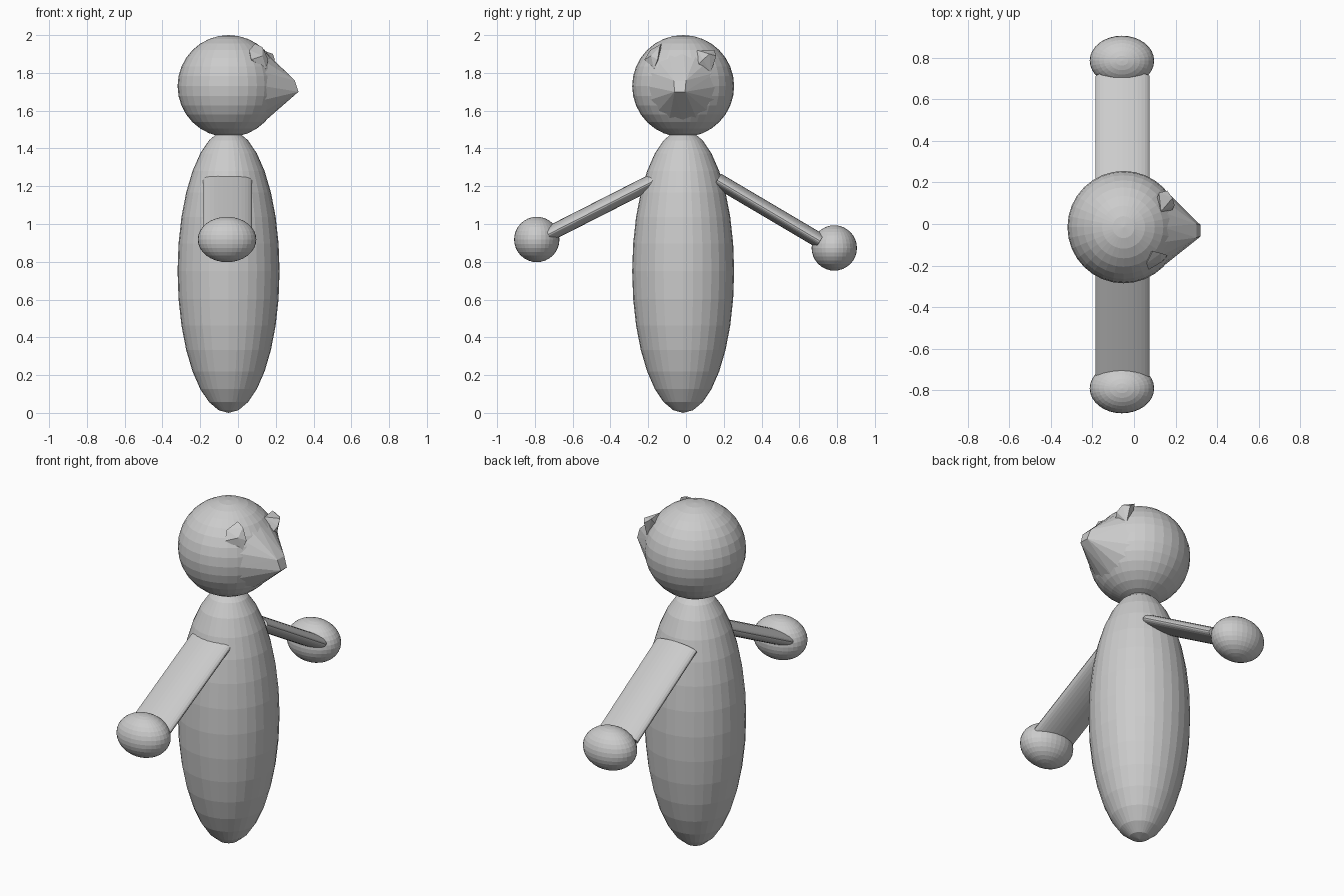
import bpy, bmesh
from math import sin, cos, tau
from mathutils import Vector, Matrix

if "Cube" in bpy.data.objects:
    bpy.data.objects.remove(bpy.data.objects["Cube"])

CX, CY = -0.05, -0.015
HEAD = Vector((CX, CY, 1.73))


def finish(name, bm):
    bmesh.ops.recalc_face_normals(bm, faces=bm.faces)
    mesh = bpy.data.meshes.new(name)
    bm.to_mesh(mesh)
    bm.free()
    ob = bpy.data.objects.new(name, mesh)
    bpy.context.collection.objects.link(ob)
    return ob


def ellipsoid(name, centre, radii):
    bm = bmesh.new()
    mat = Matrix.Translation(centre) @ Matrix.Diagonal((*radii, 1))
    bmesh.ops.create_uvsphere(bm, u_segments=32, v_segments=16, radius=1, matrix=mat)
    return finish(name, bm)


def hull(name, points):
    bm = bmesh.new()
    for p in points:
        bm.verts.new(p)
    res = bmesh.ops.convex_hull(bm, input=bm.verts)
    junk = {g for g in res["geom_interior"] + res["geom_unused"]
            if isinstance(g, bmesh.types.BMVert)}
    bmesh.ops.delete(bm, geom=list(junk), context='VERTS')
    return finish(name, bm)


def flat_arm(name, a, b):
    # wide, thin elliptical cylinder running from a to b in the y-z plane
    a, b = Vector(a), Vector(b)
    z = (b - a).normalized()
    x = Vector((1, 0, 0))
    rot = Matrix((x, z.cross(x), z)).transposed().to_4x4()
    mat = Matrix.Translation((a + b) / 2) @ rot @ Matrix.Diagonal((0.13, 0.04, (b - a).length, 1))
    bm = bmesh.new()
    bmesh.ops.create_cone(bm, cap_ends=True, segments=32, radius1=1, radius2=1,
                          depth=1, matrix=mat)
    return finish(name, bm)


# body and head
ellipsoid("body", (CX, CY, 0.75), (0.27, 0.27, 0.75))
ellipsoid("head", HEAD, (0.27, 0.27, 0.27))

# pointed beak: ring on the head, tapering to a small blunt tip
ring = [HEAD + Vector((0.185, 0.192 * cos(i * tau / 16), 0.192 * sin(i * tau / 16)))
        for i in range(16)]
tip = [(0.30, -0.065, 1.76), (0.30, 0.0, 1.76), (0.32, -0.06, 1.70), (0.32, -0.005, 1.70)]
hull("beak", ring + [Vector(p) for p in tip])

# jagged eye bumps
hull("eye_left", [(0.185, 0.125, 1.90), (0.195, 0.09, 1.87), (0.16, 0.16, 1.89),
                  (0.12, 0.15, 1.92), (0.13, 0.06, 1.92), (0.17, 0.04, 1.82),
                  (0.16, 0.13, 1.80), (0.10, 0.10, 1.85)])
hull("eye_right", [(0.13, -0.14, 1.935), (0.09, -0.13, 1.955), (0.13, -0.185, 1.89),
                   (0.06, -0.19, 1.92), (0.07, -0.22, 1.87), (0.16, -0.15, 1.87),
                   (0.15, -0.17, 1.82), (0.06, -0.14, 1.85)])

# arms and hands
for side, y0, y1, z1, hy, hz in (("left", 0.165, 0.71, 0.91, 0.785, 0.873),
                                 ("right", -0.165, -0.73, 0.945, -0.79, 0.918)):
    flat_arm("arm_" + side, (-0.055, y0, 1.232), (-0.055, y1, z1))
    ellipsoid("hand_" + side, (-0.058, hy, hz), (0.155, 0.12, 0.12))
